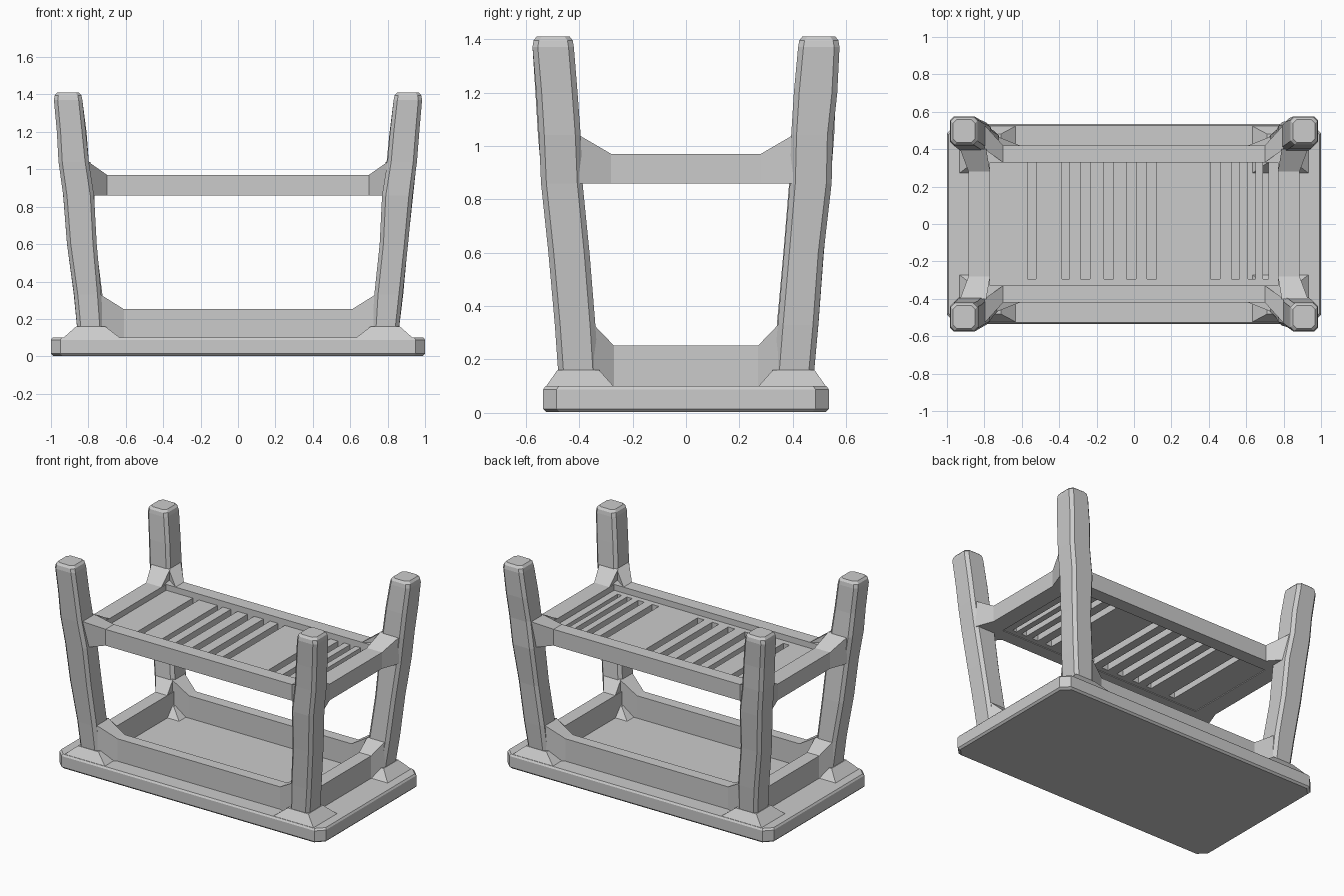
import bpy, bmesh, random
from mathutils import Vector

if "Cube" in bpy.data.objects:
    bpy.data.objects.remove(bpy.data.objects["Cube"])

random.seed(4)
CORNERS = [(-1, -1), (1, -1), (1, 1), (-1, 1)]


def finish(name, bm, bevel=0.0, segments=1):
    bmesh.ops.recalc_face_normals(bm, faces=bm.faces)
    mesh = bpy.data.meshes.new(name)
    bm.to_mesh(mesh)
    bm.free()
    ob = bpy.data.objects.new(name, mesh)
    bpy.context.collection.objects.link(ob)
    if bevel:
        mod = ob.modifiers.new("worn_edges", 'BEVEL')
        mod.width, mod.segments = bevel, segments
        mod.limit_method, mod.angle_limit = 'ANGLE', 0.7
    return ob


def box(name, x0, x1, y0, y1, z0, z1, bevel=0.0):
    bm = bmesh.new()
    bmesh.ops.create_cube(bm, size=1)
    for v in bm.verts:
        v.co = Vector(((x0 + x1) / 2 + v.co.x * (x1 - x0),
                       (y0 + y1) / 2 + v.co.y * (y1 - y0),
                       (z0 + z1) / 2 + v.co.z * (z1 - z0)))
    return finish(name, bm, bevel)


def hull(name, points):
    bm = bmesh.new()
    for p in points:
        bm.verts.new(p)
    bmesh.ops.convex_hull(bm, input=bm.verts)
    return finish(name, bm)


def loft(name, rings, bevel=0.0):
    bm = bmesh.new()
    loops = [[bm.verts.new(p) for p in ring] for ring in rings]
    n = len(loops[0])
    for a, b in zip(loops, loops[1:]):
        for i in range(n):
            bm.faces.new((a[i], a[(i + 1) % n], b[(i + 1) % n], b[i]))
    bm.faces.new(loops[0])
    bm.faces.new(loops[-1])
    return finish(name, bm, bevel)


def chamfered(x0, x1, y0, y1, z, c):
    return [(x0 + c, y0, z), (x1 - c, y0, z), (x1, y0 + c, z), (x1, y1 - c, z),
            (x1 - c, y1, z), (x0 + c, y1, z), (x0, y1 - c, z), (x0, y0 + c, z)]


# Tabletop slab, lying face down
loft("tabletop", [chamfered(-1 + i, 1 - i, -.535 + i, .535 - i, z, .05)
                  for i, z in ((.012, .003), (0, .015), (0, .088), (.008, .1))])

# Apron frame on the tabletop, shelf frame higher up
for s, side in ((-1, "left"), (1, "right")):
    box(side + "_apron", *sorted((s * .72, s * .81)), -.36, .36, .09, .252)
    box(side + "_shelf_rail", *sorted((s * .77, s * .885)), -.36, .36, .86, .97)
for s, side in ((-1, "front"), (1, "back")):
    box(side + "_apron", -.76, .76, *sorted((s * .345, s * .42)), .09, .252)
    box(side + "_shelf_rail", -.8, .8, *sorted((s * .33, s * .42)), .86, .97)

# Shelf boards separated by narrow open slots
slots = [(-.57, -.525), (-.385, -.345), (-.285, -.235), (-.16, -.11), (-.04, .01),
         (.07, .12), (.41, .46), (.52, .565), (.61, .65), (.69, .72)]
edges = [-.78] + [x for s in slots for x in s] + [.78]
for i in range(0, len(edges), 2):
    box("shelf_board", edges[i], edges[i + 1], -.335, .335, .865, .93)
box("shelf_front_strip", -.78, .78, -.34, -.295, .865, .93)

# Leg profile: height, x outer, x inner, y outer, y inner
profile = [(.10, .855, .715, .475, .325), (.33, .880, .728, .492, .340),
           (.60, .912, .755, .517, .365), (.86, .937, .772, .542, .387),
           (1.04, .957, .795, .552, .397), (1.20, .970, .812, .563, .408),
           (1.37, .984, .832, .575, .420), (1.395, .98, .837, .571, .424),
           (1.41, .968, .85, .559, .436)]
for sx, sy in CORNERS:
    name = ("back_" if sy > 0 else "front_") + ("right_" if sx > 0 else "left_")
    rings = []
    for z, xo, xi, yo, yi in profile:
        j = .004 if .2 < z < 1.3 else 0
        xo, yo, xi, yi = (v + random.uniform(-j, j) for v in (xo, yo, xi, yi))
        rings.append([(sx * x, sy * y, h) for x, y, h in
                      chamfered(xi, xo, yi, yo, z, .02)])
    loft(name + "leg", rings)

    # Flared foot where the leg meets the tabletop
    loft(name + "leg_base",
         [[(sx * x, sy * y, z) for x, y in ((a, c), (b, c), (b, d), (a, d))]
          for a, b, c, d, z in ((.63, .935, .27, .525, .098),
                                (.71, .865, .325, .482, .16))])

    # Wedge brackets from leg to rail: leg-side rectangle, rail-side rectangle
    for part, leg, rail in (
            ("shelf_bracket_x", (.80, .40, .53, .86, 1.04), (.70, .33, .42, .86, .97)),
            ("apron_bracket_x", (.735, .34, .47, .10, .33), (.61, .345, .42, .10, .252))):
        hull(name + part, [(sx * r[0], sy * y, z) for r in (leg, rail)
                           for y in r[1:3] for z in r[3:5]])
    for part, leg, rail in (
            ("shelf_bracket_y", (.40, .79, .93, .86, 1.04), (.28, .77, .885, .86, .97)),
            ("apron_bracket_y", (.345, .73, .86, .10, .33), (.27, .72, .81, .10, .252))):
        hull(name + part, [(sx * x, sy * r[0], z) for r in (leg, rail)
                           for x in r[1:3] for z in r[3:5]])
